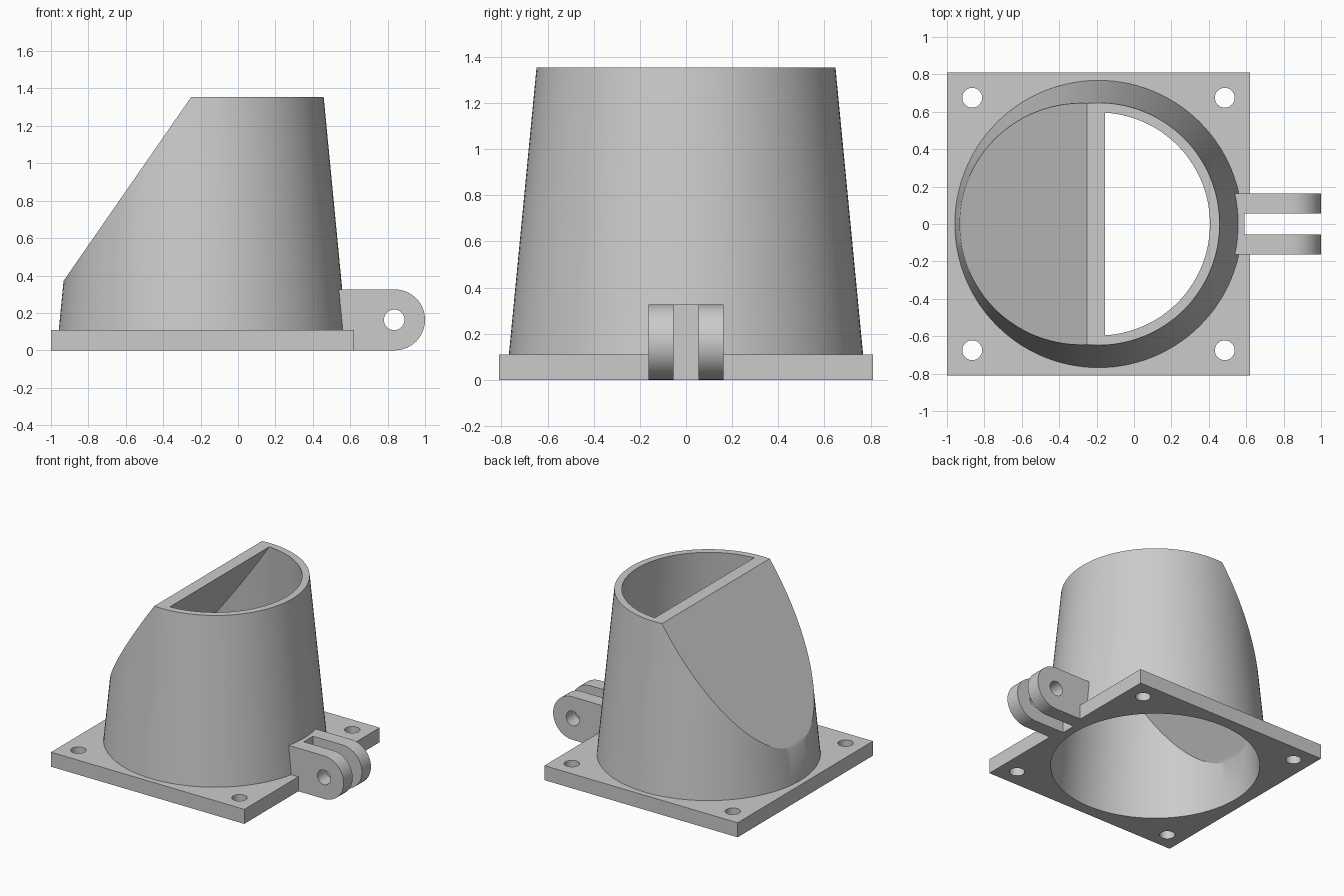
import bpy
import bmesh
import math
from mathutils import Matrix, Vector

cube = bpy.data.objects.get("Cube")
if cube:
    bpy.data.objects.remove(cube, do_unlink=True)

CX = -0.19            # axis of the plate and the tapered duct
PLATE_H = 0.11
TOP = 1.355
HALF = 0.81           # half side of the plate
LUG_W = 0.163         # half width of the hinge, also its end radius
SLOPE = Vector((-0.98, 0, 0.68)).normalized()

grey = bpy.data.materials.new("plain_grey")
grey.use_nodes = True
colour = (0.6, 0.6, 0.6, 1)
grey.diffuse_color = colour
grey.node_tree.nodes["Principled BSDF"].inputs["Base Color"].default_value = colour


def to_object(name, bm):
    bmesh.ops.recalc_face_normals(bm, faces=bm.faces)
    mesh = bpy.data.meshes.new(name)
    bm.to_mesh(mesh)
    bm.free()
    obj = bpy.data.objects.new(name, mesh)
    bpy.context.collection.objects.link(obj)
    mesh.materials.append(grey)
    return obj


def box(name, low, high):
    low, high = Vector(low), Vector(high)
    bm = bmesh.new()
    bmesh.ops.create_cube(bm, size=1)
    bmesh.ops.scale(bm, vec=high - low, verts=bm.verts)
    bmesh.ops.translate(bm, vec=(low + high) / 2, verts=bm.verts)
    return to_object(name, bm)


def rod(name, centre, radius, length, axis="Z"):
    bm = bmesh.new()
    turn = Matrix.Rotation(math.pi / 2, 4, "X") if axis == "Y" else Matrix()
    bmesh.ops.create_cone(bm, cap_ends=True, segments=40, radius1=radius, radius2=radius,
                          depth=length, matrix=Matrix.Translation(centre) @ turn)
    return to_object(name, bm)


def sliced_cone(name, z0, z1, r0, r1, slice_x):
    """Tapered body with its left shoulder sliced off by a sloping plane."""
    bm = bmesh.new()
    bmesh.ops.create_cone(bm, cap_ends=True, segments=112, radius1=r0, radius2=r1, depth=z1 - z0,
                          matrix=Matrix.Translation((CX, 0, (z0 + z1) / 2)))
    cut = bmesh.ops.bisect_plane(bm, geom=bm.verts[:] + bm.edges[:] + bm.faces[:],
                                 plane_co=(slice_x, 0, TOP), plane_no=SLOPE, clear_outer=True)
    rim = [e for e in cut["geom_cut"] if isinstance(e, bmesh.types.BMEdge)]
    bmesh.ops.edgeloop_fill(bm, edges=rim)
    return to_object(name, bm)


def cut_and_shade(obj, cutters):
    bpy.ops.object.select_all(action="DESELECT")
    obj.select_set(True)
    bpy.context.view_layer.objects.active = obj
    for cutter in cutters:
        mod = obj.modifiers.new("cut", "BOOLEAN")
        mod.operation = "DIFFERENCE"
        mod.solver = "EXACT"
        mod.object = cutter
        bpy.ops.object.modifier_apply(modifier=mod.name)
    bpy.ops.object.shade_smooth_by_angle(angle=math.radians(30))


# Cutters: duct bore, hinge slot, screw holes, pin hole
bore = sliced_cone("bore_cutter", -0.1, 1.455, 0.729, 0.587, -0.155)
slot = box("slot_cutter", (0.59, -0.055, -0.1), (1.1, 0.055, 0.5))
pin = rod("pin_cutter", (0.835, 0, 0.163), 0.055, 0.6, "Y")
screws = [rod("screw_cutter", (CX + sx * 0.675, sy * 0.675, 0.05), 0.053, 0.4)
          for sx in (-1, 1) for sy in (-1, 1)]

# Square base plate
plate = box("base_plate", (CX - HALF, -HALF, 0), (CX + HALF, HALF, PLATE_H))
cut_and_shade(plate, [bore, slot] + screws)

# Tapered duct with sloping shoulder
duct = sliced_cone("tapered_duct", PLATE_H, TOP, 0.768, 0.648, -0.25)
cut_and_shade(duct, [bore])

# Forked hinge with rounded ends: profile extruded across y
bm = bmesh.new()
outline = [(0.535, 2 * LUG_W), (0.535, 0)]
for i in range(33):
    a = -math.pi / 2 + math.pi * i / 32
    outline.append((1 - LUG_W + LUG_W * math.cos(a), LUG_W + LUG_W * math.sin(a)))
side = bm.faces.new([bm.verts.new((x, -LUG_W, z)) for x, z in outline])
ext = bmesh.ops.extrude_face_region(bm, geom=[side])
moved = [v for v in ext["geom"] if isinstance(v, bmesh.types.BMVert)]
bmesh.ops.translate(bm, vec=(0, 2 * LUG_W, 0), verts=moved)
hinge = to_object("hinge_fork", bm)
cut_and_shade(hinge, [bore, slot, pin])

for cutter in [bore, slot, pin] + screws:
    bpy.data.objects.remove(cutter, do_unlink=True)
